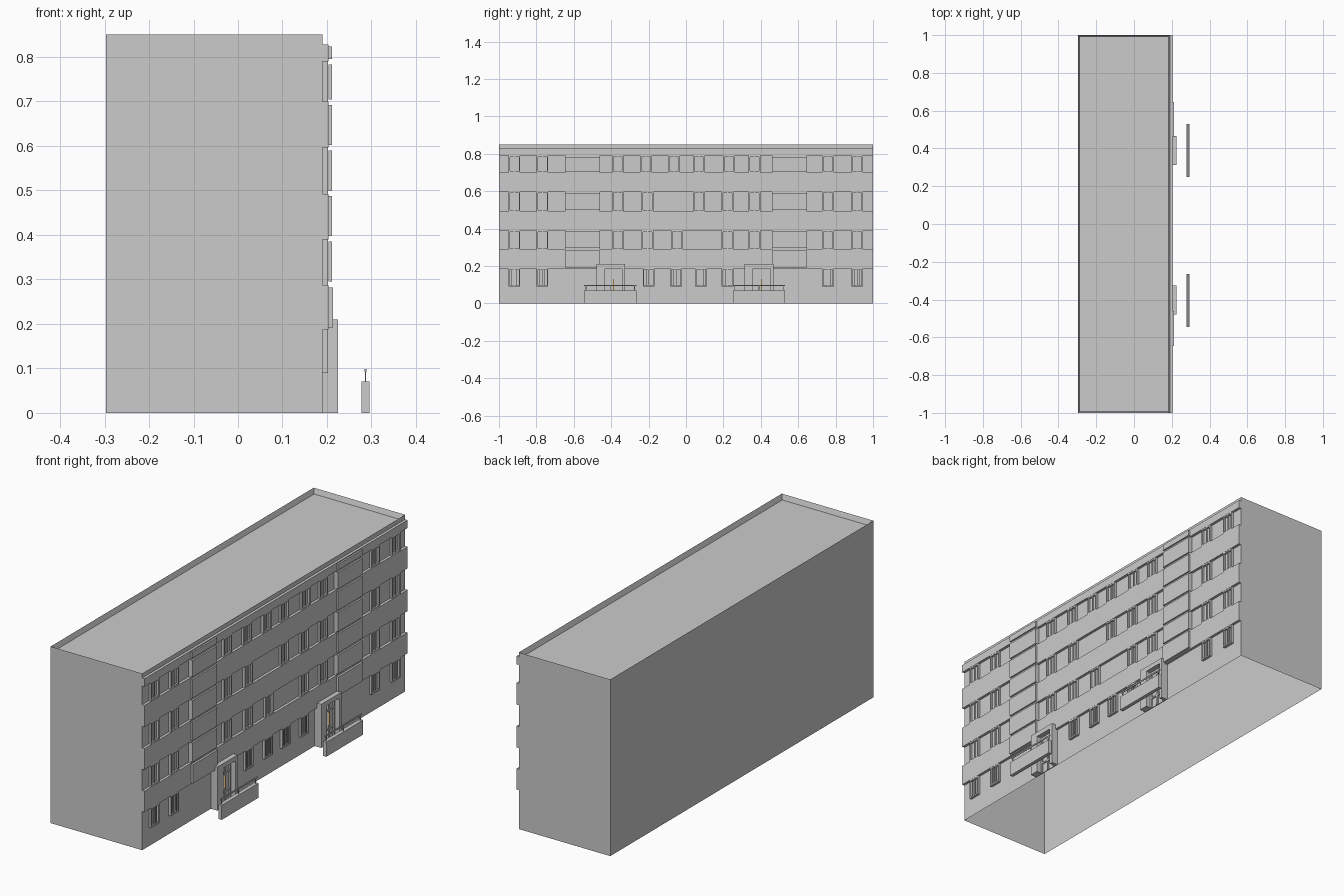
import bpy, bmesh
from mathutils import Vector, Matrix

if "Cube" in bpy.data.objects:
    bpy.data.objects.remove(bpy.data.objects["Cube"])

WALL, FACE = 0.19, 0.203          # wall plane and outer plane of the street facade (+x)


def boxes(name, items, colour=None):
    """One object made of boxes given as (x0, x1, y0, y1, z0, z1)."""
    bm = bmesh.new()
    for x0, x1, y0, y1, z0, z1 in items:
        m = Matrix.Translation(((x0 + x1) / 2, (y0 + y1) / 2, (z0 + z1) / 2))
        m = m @ Matrix.Diagonal((x1 - x0, y1 - y0, z1 - z0, 1))
        bmesh.ops.create_cube(bm, size=1, matrix=m)
    return finish(name, bm, colour)


def finish(name, bm, colour=None):
    me = bpy.data.meshes.new(name)
    bm.to_mesh(me)
    bm.free()
    ob = bpy.data.objects.new(name, me)
    bpy.context.collection.objects.link(ob)
    if colour:
        mat = bpy.data.materials.new(name + "_colour")
        mat.diffuse_color = colour
        mat.use_nodes = True
        mat.node_tree.nodes["Principled BSDF"].inputs["Base Color"].default_value = mat.diffuse_color
        me.materials.append(mat)
    return ob


# Building shell: open underneath, roof sunk behind a thin parapet
bm = bmesh.new()
m = Matrix.Translation(((WALL - 0.297) / 2, 0, 0.425)) @ Matrix.Diagonal((WALL + 0.297, 2, 0.85, 1))
bmesh.ops.create_cube(bm, size=1, matrix=m)
bm.normal_update()
bottom = [f for f in bm.faces if f.normal.z < -0.5]
bmesh.ops.delete(bm, geom=bottom, context='FACES_ONLY')
top = [f for f in bm.faces if f.normal.z > 0.5]
bmesh.ops.inset_region(bm, faces=top, thickness=0.012)
bmesh.ops.translate(bm, verts=top[0].verts[:], vec=Vector((0, 0, -0.025)))
finish("building_shell", bm)

# Projecting spandrel bands between the window rows
bands = [(0.187, 0.287), (0.39, 0.492), (0.596, 0.70), (0.79, 0.828)]
boxes("spandrel_bands", [(WALL, FACE, -1, 1, a, b) for a, b in bands])

# Stairwell bays: backing strip with stacked panels
bays = [(-0.647, -0.46), (0.46, 0.647)]
panels = [(0.295, 0.385), (0.397, 0.487), (0.499, 0.59), (0.602, 0.692), (0.704, 0.783), (0.795, 0.823)]
boxes("stair_bay_backing", [(WALL, FACE - 0.001, a, b, 0.188, 0.827) for a, b in bays])
boxes("stair_bay_panels", [(FACE, 0.211, a, b, c, d) for a, b in bays for c, d in panels]
      + [(FACE, 0.213, a, b, 0.192, 0.282) for a, b in bays])

# Window centres along y for each row
ends = [-0.918, -0.768, 0.759, 0.915]
rows = [
    (0.09, 0.187, ends + [-0.20, -0.053, 0.08, 0.222]),
    (0.287, 0.39, ends + [-0.364, -0.206, -0.048, 0.222, 0.366]),
    (0.492, 0.596, ends + [-0.364, -0.206, 0.07, 0.222, 0.366]),
    (0.70, 0.79, ends + [-0.364, -0.214, -0.064, 0.07, 0.23, 0.366]),
]
frames, panes, bars = [], [], []
W, T = 0.031, 0.007
for i, (z0, z1, ys) in enumerate(rows):
    for y in ys:
        frames += [(WALL, FACE - 0.001, y - W, y - W + T, z0, z1),
                   (WALL, FACE - 0.001, y + W - T, y + W, z0, z1),
                   (WALL, FACE - 0.001, y - W + T, y + W - T, z0, z0 + T),
                   (WALL, FACE - 0.001, y - W + T, y + W - T, z1 - T, z1),
                   (WALL, FACE - 0.005, y - 0.003, y + 0.003, z0 + T, z1 - T)]
        panes.append((WALL, WALL + 0.003, y - W + T, y + W - T, z0 + T, z1 - T))
        if i == 0:
            bars += [(FACE - 0.004, FACE - 0.001, y + k * 0.013 - 0.001, y + k * 0.013 + 0.001,
                      z0 + T, z1 - T) for k in (-1, 0, 1)]
boxes("window_frames", frames)
boxes("window_panes", panes)
boxes("ground_window_bars", bars)

# Entrance portals with doors, and the low walls with rails in front of them
portal, doors, handles, walls, rails = [], [], [], [], []
for y0, y1, w0, w1 in [(-0.478, -0.325, -0.545, -0.265), (0.312, 0.467, 0.25, 0.53)]:
    a, b = y0 + 0.045, y1 - 0.016
    portal += [(WALL, 0.225, y0, a, 0, 0.21),
               (WALL, 0.225, b, y1, 0, 0.21),
               (WALL, 0.225, a, b, 0.187, 0.21)]
    c = (a + b) / 2
    doors.append((WALL, 0.194, a, b, 0.0, 0.187))
    doors += [(0.194, 0.201, y - 0.004, y + 0.004, 0.0, 0.187) for y in (a + 0.004, c, b - 0.004)]
    doors += [(0.194, 0.2, a, b, z - 0.004, z + 0.004) for z in (0.05, 0.14, 0.183)]
    handles.append((0.201, 0.205, c - 0.002, c + 0.002, 0.07, 0.13))
    walls.append((0.277, 0.295, w0, w1, 0, 0.07))
    rails.append((0.2845, 0.2885, w0, w1, 0.092, 0.099))
    rails += [(0.285, 0.288, y - 0.002, y + 0.002, 0.07, 0.092)
              for y in (w0 + 0.01, (w0 + w1) / 2, w1 - 0.01)]
boxes("entrance_portals", portal)
boxes("entrance_doors", doors)
boxes("door_handles", handles, (0.9, 0.5, 0.1, 1))
boxes("low_walls", walls)
boxes("wall_rails", rails)
